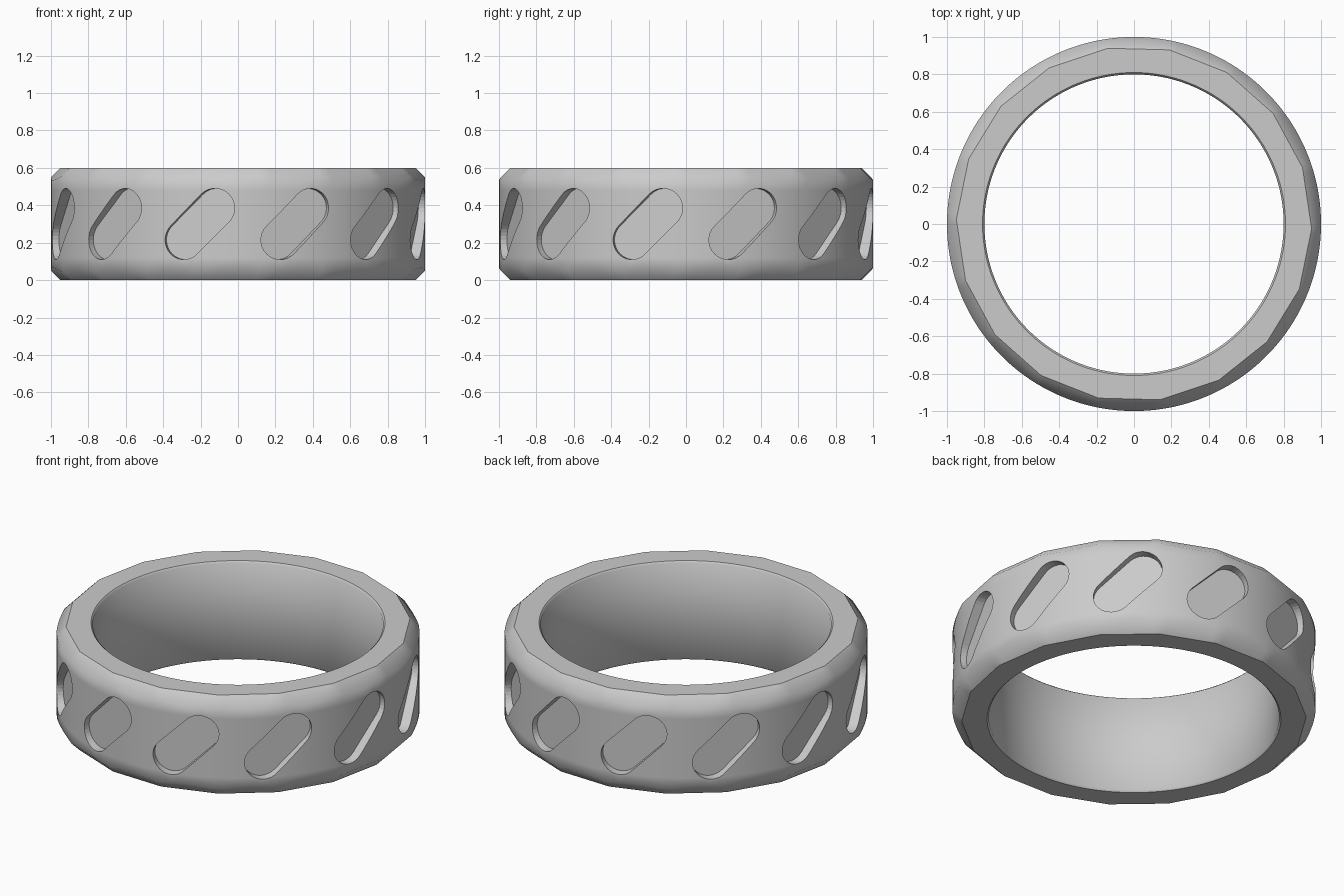
import bpy, bmesh
from math import cos, sin, pi, radians
from mathutils import Matrix

cube = bpy.data.objects.get("Cube")
if cube:
    bpy.data.objects.remove(cube, do_unlink=True)

HEIGHT, SIDES, SEGMENTS = 0.6, 18, 180
START = radians(-1.5)
STEP = 2 * pi / SIDES

grey = bpy.data.materials.new("light grey")
grey.use_nodes = True
colour = (0.6, 0.6, 0.6, 1)
grey.diffuse_color = colour
grey.node_tree.nodes["Principled BSDF"].inputs["Base Color"].default_value = colour


def make_object(name, bm):
    bmesh.ops.recalc_face_normals(bm, faces=bm.faces)
    mesh = bpy.data.meshes.new(name)
    bm.to_mesh(mesh)
    bm.free()
    mesh.materials.append(grey)
    obj = bpy.data.objects.new(name, mesh)
    bpy.context.collection.objects.link(obj)
    return obj


# Round band whose chamfers are cut by an 18-sided cone
def section(angle):
    poly = cos(STEP / 2) / cos((angle - START) % STEP - STEP / 2)
    edge = 1 / poly - 0.95
    lower = [(0.81, 0), (0.95 * poly, 0), (1, edge), (1, 0.12)]
    upper = [(r, HEIGHT - z) for r, z in reversed(lower)]
    return lower + upper + [(0.8, HEIGHT - 0.01), (0.8, 0.01)]


bm = bmesh.new()
rings = []
for i in range(SEGMENTS):
    a = START + 2 * pi * i / SEGMENTS
    rings.append([bm.verts.new((r * cos(a), r * sin(a), z)) for r, z in section(a)])
for i, ring in enumerate(rings):
    after = rings[(i + 1) % SEGMENTS]
    count = len(ring)
    for j in range(count):
        k = (j + 1) % count
        face = bm.faces.new((ring[j], after[j], after[k], ring[k]))
        # Flat end rims, smooth walls
        level = max(v.co.z for v in face.verts) - min(v.co.z for v in face.verts)
        face.smooth = level > 0.001
band = make_object("ring_band", bm)

# Slanted rounded pockets around the outside
bm = bmesh.new()
radius, reach, arc = 0.105, 0.085, 16
for n in range(12):
    place = Matrix.Rotation(radians(18 + 30 * n), 4, 'Z') @ Matrix.Translation((0, 0, HEIGHT / 2))
    outline = []
    for end in (1, -1):
        for i in range(arc + 1):
            t = -pi / 4 + pi * i / arc + (0 if end > 0 else pi)
            outline.append((end * reach + radius * cos(t), end * reach + radius * sin(t)))
    floor = bm.faces.new([bm.verts.new(place @ Matrix.Translation((0.945, y, z)).translation)
                          for y, z in outline])
    extruded = bmesh.ops.extrude_face_region(bm, geom=[floor], use_keep_orig=True)
    moved = [g for g in extruded["geom"] if isinstance(g, bmesh.types.BMVert)]
    outward = place.to_3x3() @ Matrix.Translation((0.2, 0, 0)).translation
    bmesh.ops.translate(bm, vec=outward, verts=moved)
cutter = make_object("pocket_cutter", bm)
cutter.hide_render = True
cutter.hide_set(True)
cutter.display_type = 'WIRE'

cut = band.modifiers.new("pockets", 'BOOLEAN')
cut.operation = 'DIFFERENCE'
cut.solver = 'EXACT'
cut.object = cutter
